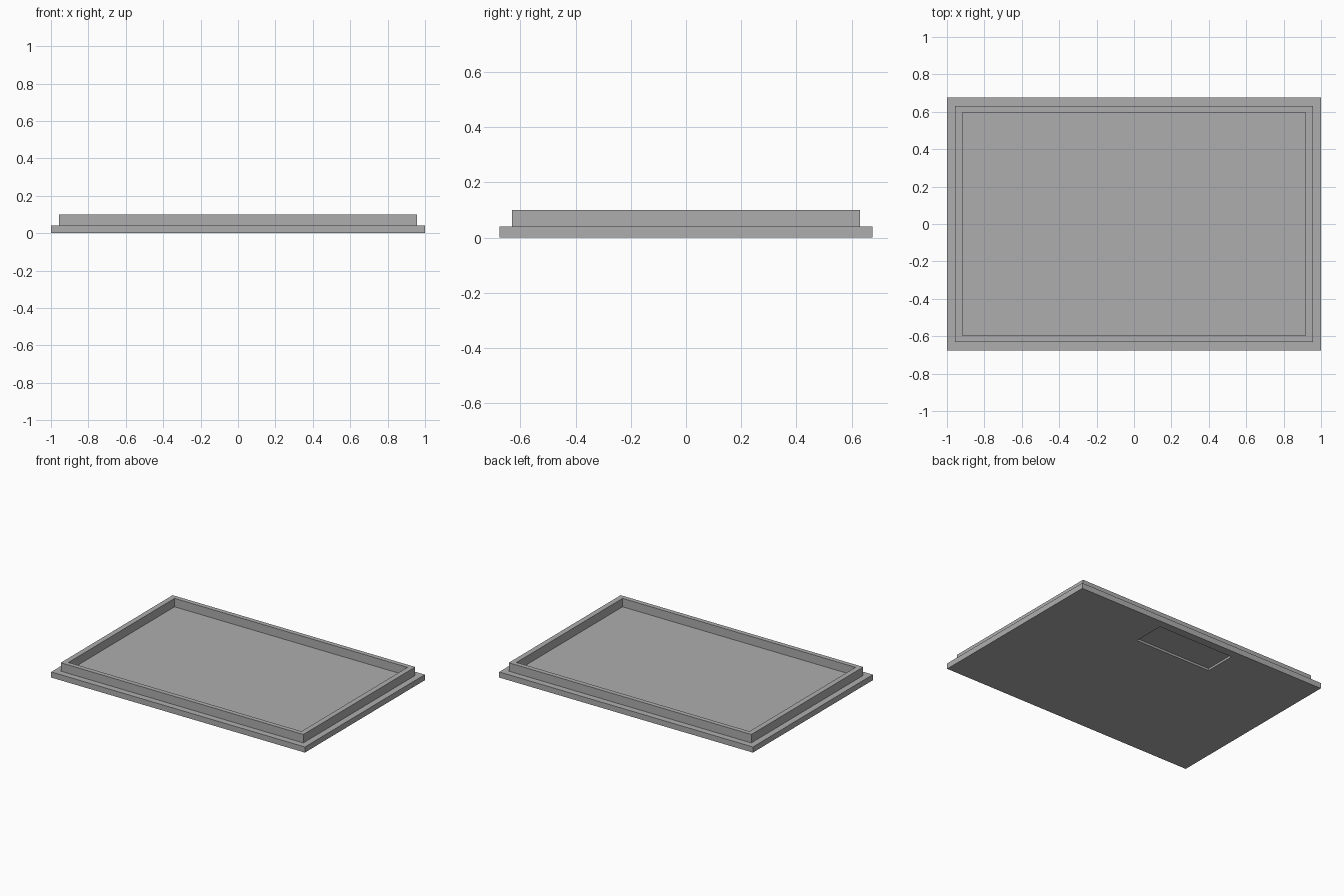
import bpy
import bmesh

cube = bpy.data.objects.get("Cube")
if cube:
    bpy.data.objects.remove(cube, do_unlink=True)

grey = bpy.data.materials.new("matte_grey")
grey.use_nodes = True
colour = (0.42, 0.42, 0.42, 1)
grey.diffuse_color = colour
grey.node_tree.nodes["Principled BSDF"].inputs["Base Color"].default_value = colour


def stepped_solid(name, levels, centre_y=0.0):
    """Closed solid made of rectangles (half_x, half_y, z) joined in order."""
    bm = bmesh.new()
    loops = [[bm.verts.new((sx * hx, centre_y + sy * hy, z))
              for sx, sy in ((-1, -1), (1, -1), (1, 1), (-1, 1))]
             for hx, hy, z in levels]
    for low, high in zip(loops, loops[1:]):
        for i in range(4):
            j = (i + 1) % 4
            bm.faces.new((low[i], low[j], high[j], high[i]))
    bm.faces.new(loops[0][::-1])
    bm.faces.new(loops[-1])
    bmesh.ops.recalc_face_normals(bm, faces=bm.faces)
    mesh = bpy.data.meshes.new(name)
    bm.to_mesh(mesh)
    bm.free()
    mesh.materials.append(grey)
    obj = bpy.data.objects.new(name, mesh)
    bpy.context.collection.objects.link(obj)
    return obj


# Lid: flange plate, raised rim and sunken floor
flange_top, rim_top = 0.04, 0.10
lid = stepped_solid("lid", [
    (1.0, 0.675, 0.0),
    (1.0, 0.675, flange_top),
    (0.956, 0.63, flange_top),
    (0.956, 0.63, rim_top),
    (0.918, 0.597, rim_top),
    (0.918, 0.597, flange_top),
])

# Shallow finger recess on the underside, near the back edge
cutter = stepped_solid("recess_cutter", [
    (0.30, 0.115, -0.05),
    (0.30, 0.115, 0.015),
], centre_y=0.502)
cutter.hide_render = True

cut = lid.modifiers.new("finger_recess", "BOOLEAN")
cut.operation = "DIFFERENCE"
cut.solver = "EXACT"
cut.object = cutter
bpy.context.view_layer.objects.active = lid
bpy.ops.object.modifier_apply(modifier=cut.name)
bpy.data.objects.remove(cutter, do_unlink=True)
